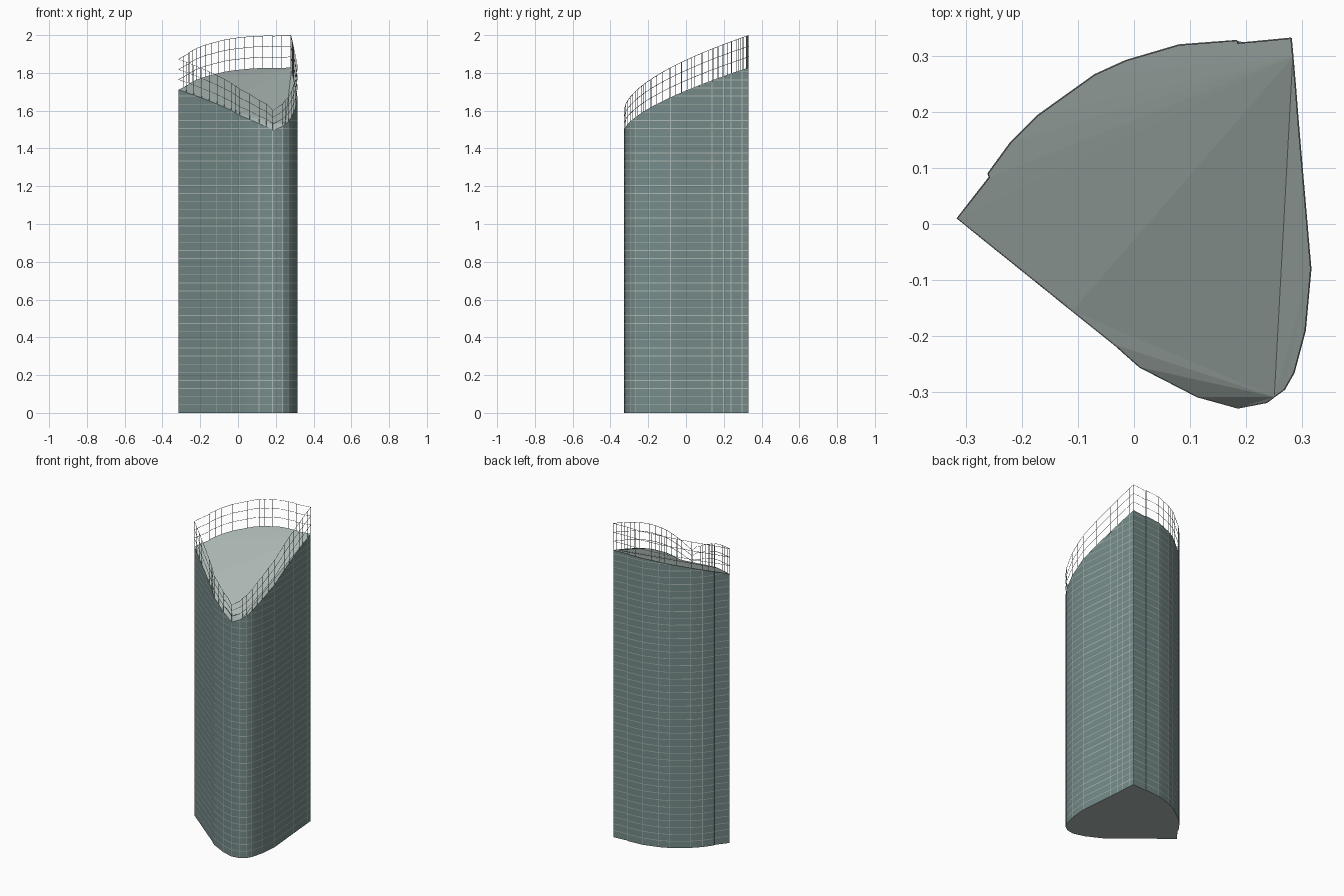
import bpy, bmesh, math

if "Cube" in bpy.data.objects:
    bpy.data.objects.remove(bpy.data.objects["Cube"])

# Footprint, clockwise seen from above, starting at the back right corner
PLAN = [(0.28, 0.331), (0.283, 0.298), (0.288, 0.24), (0.291, 0.2), (0.296, 0.14),
        (0.315, -0.08), (0.305, -0.19), (0.285, -0.265), (0.268, -0.295), (0.25, -0.308),
        (0.237, -0.318), (0.185, -0.328), (0.113, -0.308), (0.01, -0.255), (-0.035, -0.215),
        (-0.11, -0.155), (-0.315, 0.01), (-0.258, 0.083), (-0.26, 0.09), (-0.22, 0.145),
        (-0.172, 0.193), (-0.07, 0.266), (-0.015, 0.291), (0.08, 0.319), (0.183, 0.327),
        (0.185, 0.322)]
APEX, BULGE, FRONT, FACADE = 1, 5, 9, 15   # footprint indices where the roof folds
FLOOR = 0.043    # spacing of the floor lines
LINE = 0.004     # width of the painted lines


def material(name, rgb):
    m = bpy.data.materials.new(name)
    m.diffuse_color = (*rgb, 1)
    m.use_nodes = True
    m.node_tree.nodes["Principled BSDF"].inputs["Base Color"].default_value = m.diffuse_color
    return m


GLASS = material("grey green glass", (0.178, 0.257, 0.25))
PALE = material("pale grey", (0.41, 0.48, 0.46))


def depth(y):
    return min(1, max(0, (y + 0.328) / 0.659))


def wall_top(y):
    return 1.495 + 0.333 * depth(y) ** 0.65


def crown_top(y):
    return 1.6 + 0.398 * depth(y) ** 0.57


def resample(step, strips=0):
    """Split the footprint into short sides; strips adds a narrow side at each corner."""
    out = []
    for a, b in zip(PLAN, PLAN[1:] + PLAN[:1]):
        length = math.dist(a, b)
        n = max(1, math.ceil(length / step))
        cuts = [i / n for i in range(n)]
        if strips and length > 0.02:
            cuts.insert(1, strips / length)
        out += [(a[0] + (b[0] - a[0]) * t, a[1] + (b[1] - a[1]) * t) for t in cuts]
    return out


def add_object(name, bm, mats):
    me = bpy.data.meshes.new(name)
    bm.to_mesh(me)
    bm.free()
    for m in mats:
        me.materials.append(m)
    ob = bpy.data.objects.new(name, me)
    bpy.context.collection.objects.link(ob)
    return ob


def activate(ob):
    bpy.ops.object.select_all(action='DESELECT')
    ob.select_set(True)
    bpy.context.view_layer.objects.active = ob


def bars(name, lines, radius, mat):
    """Thin four-sided bars along a list of polylines."""
    cu = bpy.data.curves.new(name, 'CURVE')
    cu.dimensions = '3D'
    cu.bevel_depth = radius
    cu.bevel_resolution = 0
    for line in lines:
        s = cu.splines.new('POLY')
        s.points.add(len(line) - 1)
        for p, co in zip(s.points, line):
            p.co = (*co, 1)
    cu.materials.append(mat)
    ob = bpy.data.objects.new(name, cu)
    bpy.context.collection.objects.link(ob)
    activate(ob)
    bpy.ops.object.convert(target='MESH')


# Tower walls, with narrow vertical mullion faces
bm = bmesh.new()
ring = resample(0.06, LINE)
low = [bm.verts.new((x, y, 0)) for x, y in ring]
top = [bm.verts.new((x, y, wall_top(y))) for x, y in ring]
for i in range(len(ring)):
    j = (i + 1) % len(ring)
    f = bm.faces.new((low[j], low[i], top[i], top[j]))
    f.material_index = int(math.dist(ring[i], ring[j]) < LINE * 1.1)
# Floor lines cut into the walls
levels = [k * FLOOR for k in range(1, int(1.82 / FLOOR) + 1)]
for z in levels:
    for edge in (z - LINE / 2, z + LINE / 2):
        bmesh.ops.bisect_plane(bm, geom=bm.verts[:] + bm.edges[:] + bm.faces[:],
                               plane_co=(0, 0, edge), plane_no=(0, 0, 1))
for f in bm.faces:
    zs = [v.co.z for v in f.verts]
    mid = (min(zs) + max(zs)) / 2
    k = round(mid / FLOOR)
    if k > 0 and max(abs(z - k * FLOOR) for z in zs) < LINE * 0.6:
        f.material_index = 1
bmesh.ops.recalc_face_normals(bm, faces=bm.faces)
front = max(bm.faces, key=lambda f: f.calc_center_median().x)
front.normal_update()
if front.normal.x < 0:
    bmesh.ops.reverse_faces(bm, faces=bm.faces)
activate(add_object("tower_walls", bm, [GLASS, PALE]))
bpy.ops.object.shade_smooth_by_angle(angle=math.radians(30))

# Base slab under the walls
bm = bmesh.new()
bm.faces.new([bm.verts.new((x, y, 0)) for x, y in PLAN])
for f in bm.faces:
    f.normal_update()
    if f.normal.z > 0:
        f.normal_flip()
add_object("base", bm, [PALE])

# Faceted roof: one main fan, a folded strip on the right and a rounded front
bm = bmesh.new()
rv = [bm.verts.new((x, y, wall_top(y))) for x, y in PLAN]
count = len(PLAN)


def fan(apex, start, stop):
    for i in range(start, stop):
        bm.faces.new((rv[apex], rv[i % count], rv[(i + 1) % count]))


fan(APEX, FACADE, count)               # back and left
bm.faces.new((rv[APEX], rv[FRONT], rv[FACADE]))
fan(FRONT, FRONT + 1, FACADE)          # rounded front
bm.faces.new((rv[APEX], rv[BULGE], rv[FRONT]))
fan(BULGE, APEX, BULGE - 1)            # right strip, rear half
fan(BULGE, BULGE + 1, FRONT)           # right strip, front half
for f in bm.faces:
    f.normal_update()
    if f.normal.z < 0:
        f.normal_flip()
add_object("roof", bm, [PALE])

# Open lattice crown: rails following the slope, and posts
posts = resample(0.06)
rails = [[(x, y, wall_top(y) + (crown_top(y) - wall_top(y)) * t / 3)
          for x, y in posts + posts[:1]] for t in range(1, 4)]
bars("crown_rails", rails, 0.0013, PALE)
bars("crown_posts", [[(x, y, wall_top(y)), (x, y, crown_top(y))] for x, y in posts], 0.0013, PALE)
